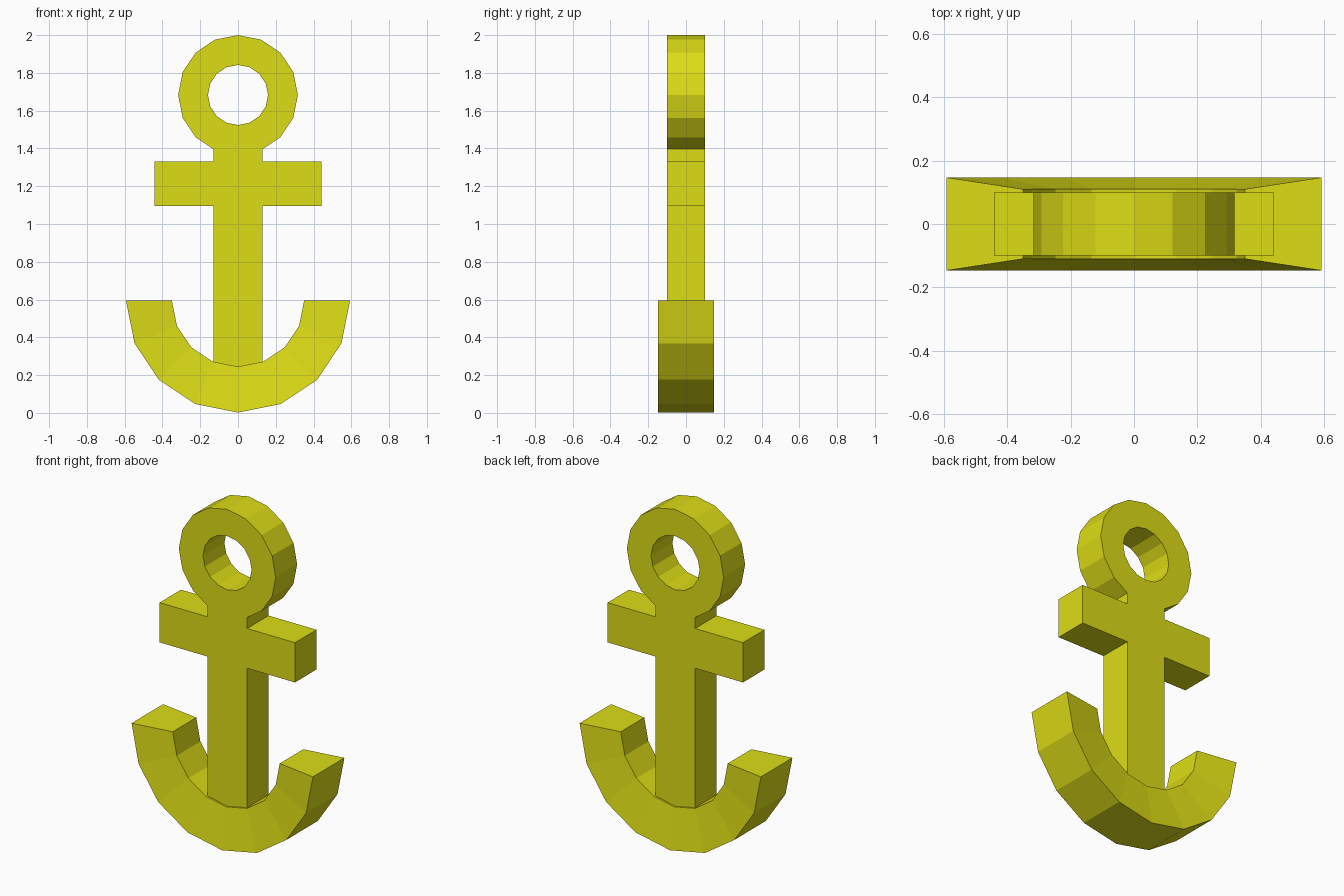
import bpy, bmesh, math

if "Cube" in bpy.data.objects:
    bpy.data.objects.remove(bpy.data.objects["Cube"])

yellow = bpy.data.materials.new("yellow")
yellow.diffuse_color = (0.72, 0.72, 0.008, 1)
yellow.use_nodes = True
yellow.node_tree.nodes["Principled BSDF"].inputs["Base Color"].default_value = yellow.diffuse_color


def finish(name, bm):
    bmesh.ops.recalc_face_normals(bm, faces=bm.faces)
    me = bpy.data.meshes.new(name)
    bm.to_mesh(me)
    bm.free()
    me.materials.append(yellow)
    ob = bpy.data.objects.new(name, me)
    bpy.context.collection.objects.link(ob)
    return ob


def sweep(name, z, angles, outer, inner, y_out, y_in, closed):
    """Four-cornered section swept round the y axis at height z."""
    bm = bmesh.new()
    loops = []
    for a in angles:
        c, s = math.cos(a), math.sin(a)
        loops.append([bm.verts.new((r * c, y, z + r * s))
                      for r, y in ((outer, -y_out), (outer, y_out),
                                   (inner, y_in), (inner, -y_in))])
    n = len(loops)
    for i in range(n if closed else n - 1):
        a, b = loops[i], loops[(i + 1) % n]
        for k in range(4):
            j = (k + 1) % 4
            bm.faces.new((a[k], a[j], b[j], b[k]))
    if not closed:
        bm.faces.new(loops[0])
        bm.faces.new(loops[-1])
    return finish(name, bm)


step = math.pi / 8

# Top ring
sweep("ring", 1.683, [i * step for i in range(16)], 0.317, 0.159, 0.1, 0.1, True)

# Curved arms: half ring, thicker on the outside
sweep("curved_arms", 0.595, [math.pi + i * step for i in range(9)],
      0.593, 0.35, 0.147, 0.11, False)

# Shaft and crossbar as one extruded cross profile
half = [(0.13, 0.2), (0.13, 1.095), (0.443, 1.095),
        (0.443, 1.33), (0.13, 1.33), (0.13, 1.42)]
outline = half + [(-x, z) for x, z in reversed(half)]
bm = bmesh.new()
face = bm.faces.new([bm.verts.new((x, -0.1, z)) for x, z in outline])
ext = bmesh.ops.extrude_face_region(bm, geom=[face], use_keep_orig=True)
bmesh.ops.translate(bm, vec=(0, 0.2, 0),
                    verts=[v for v in ext["geom"] if isinstance(v, bmesh.types.BMVert)])
finish("shaft_and_crossbar", bm)
